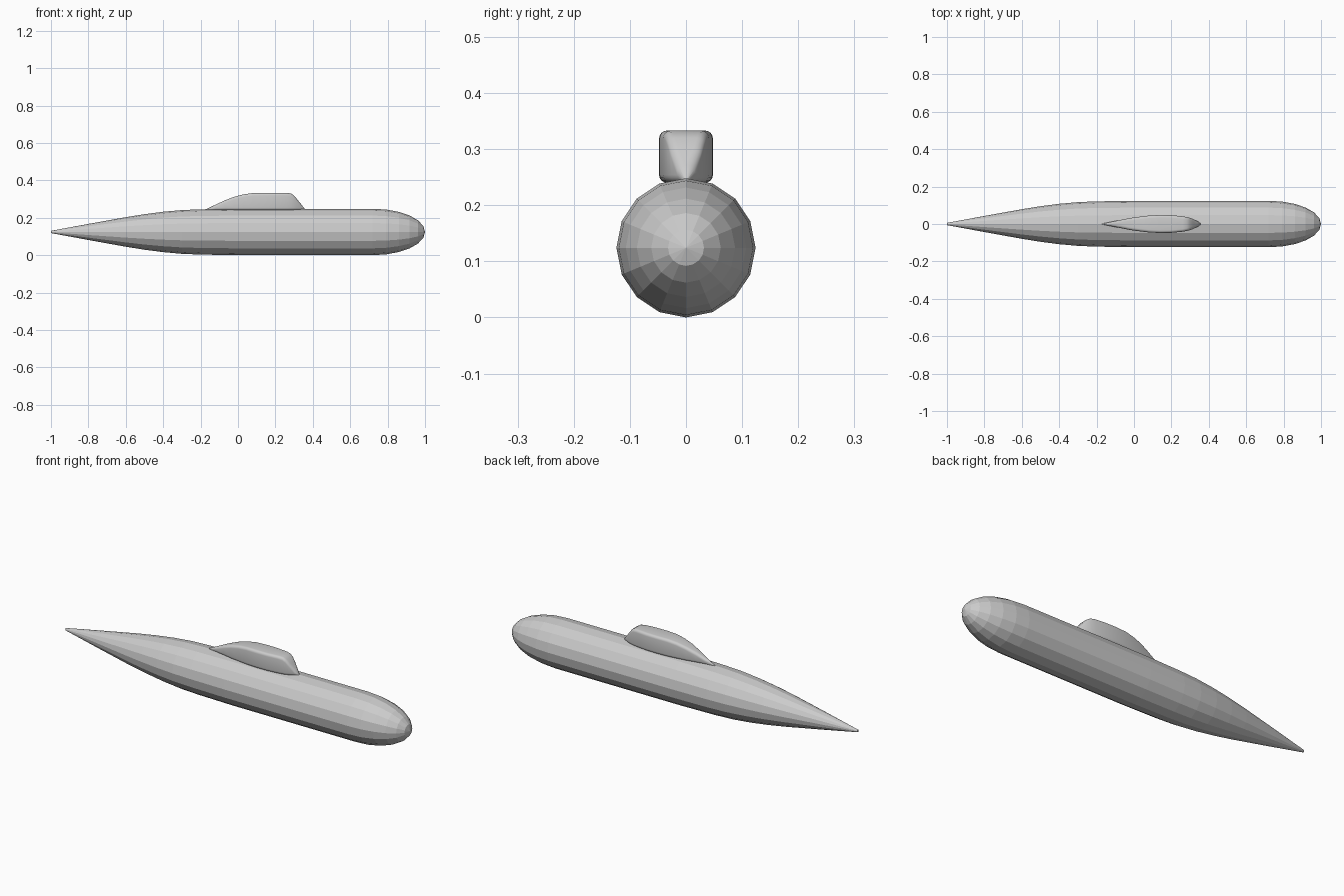
import bpy, bmesh
from math import sin, cos, pi, radians

cube = bpy.data.objects.get("Cube")
if cube:
    bpy.data.objects.remove(cube, do_unlink=True)

grey = bpy.data.materials.new("hull grey")
grey.use_nodes = True
grey.diffuse_color = (0.6, 0.6, 0.6, 1)
grey.node_tree.nodes["Principled BSDF"].inputs["Base Color"].default_value = (0.6, 0.6, 0.6, 1)


def loft(name, sections, smooth=False):
    """Skin a row of equal closed sections and cap both ends."""
    bm = bmesh.new()
    rings = [[bm.verts.new(p) for p in s] for s in sections]
    n = len(rings[0])
    for a, b in zip(rings, rings[1:]):
        for i in range(n):
            j = (i + 1) % n
            bm.faces.new((a[i], a[j], b[j], b[i]))
    bm.faces.new(rings[0])
    bm.faces.new(rings[-1])
    bmesh.ops.remove_doubles(bm, verts=bm.verts, dist=0.0001)
    bmesh.ops.recalc_face_normals(bm, faces=bm.faces)
    mesh = bpy.data.meshes.new(name)
    bm.to_mesh(mesh)
    bm.free()
    mesh.materials.append(grey)
    obj = bpy.data.objects.new(name, mesh)
    bpy.context.collection.objects.link(obj)
    if smooth:
        bpy.ops.object.select_all(action="DESELECT")
        obj.select_set(True)
        bpy.context.view_layer.objects.active = obj
        bpy.ops.object.shade_smooth_by_angle(angle=radians(40))
    return obj


# Hull: tapered tail, straight middle, elliptical nose, sixteen sides
R, SIDES, NOSE = 0.124, 16, 6
profile = [(-1, 0.006), (-0.8, 0.043), (-0.6, 0.079), (-0.5, 0.095),
           (-0.4, 0.108), (-0.3, 0.117), (-0.2, 0.121), (0, R)]
for k in range(NOSE + 1):
    a = pi / 2 * k / NOSE
    profile.append((0.72 + 0.28 * sin(a), R * cos(a)))
loft("hull", [[(x, r * sin(2 * pi * i / SIDES), R + r * cos(2 * pi * i / SIDES))
               for i in range(SIDES)] for x, r in profile])


# Sail: streamlined plan with rounded edges, sloped at both ends
def sail_section(x, w, top, bottom=0.24):
    h = (top - bottom) / 2
    r = min(0.014, w, h)
    pts = []
    for q, (sy, sz) in enumerate(((1, 1), (-1, 1), (-1, -1), (1, -1))):
        for k in range(5):
            a = pi / 2 * (q + k / 4)
            pts.append((x, sy * (w - r) + r * cos(a),
                        bottom + h + sz * (h - r) + r * sin(a)))
    return pts


stations = [(-0.17, 0.002, 0.246), (-0.12, 0.012, 0.27), (-0.07, 0.022, 0.293),
            (-0.02, 0.032, 0.312), (0.03, 0.039, 0.325), (0.08, 0.045, 0.332),
            (0.14, 0.048, 0.333), (0.2, 0.047, 0.333), (0.26, 0.041, 0.333),
            (0.282, 0.037, 0.33), (0.298, 0.033, 0.32), (0.315, 0.027, 0.3),
            (0.338, 0.016, 0.272), (0.358, 0.002, 0.246)]
loft("sail", [sail_section(*s) for s in stations], smooth=True)
